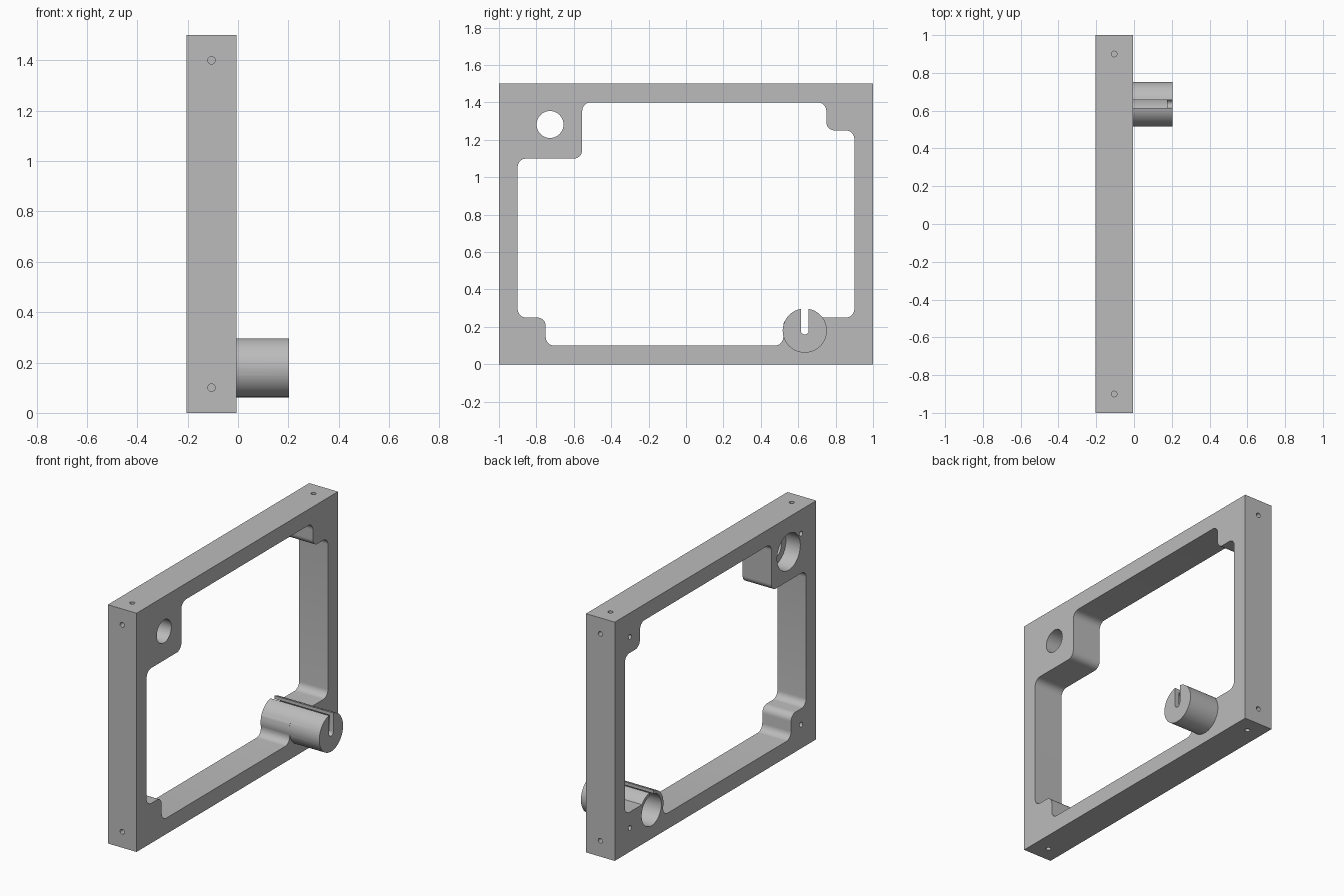
import bpy, bmesh, math
from mathutils import Vector, Matrix

cube = bpy.data.objects.get("Cube")
if cube:
    bpy.data.objects.remove(cube)

grey = bpy.data.materials.new("plain grey")
grey.use_nodes = True
grey.diffuse_color = (0.5, 0.5, 0.5, 1)
grey.node_tree.nodes["Principled BSDF"].inputs["Base Color"].default_value = (0.5, 0.5, 0.5, 1)

BACK, FACE, TIP = -0.205, -0.005, 0.203   # x of frame back, frame face, peg end
HEIGHT = 1.5
MID = (BACK + FACE) / 2
PEG = (0.635, 0.18)
SOCKET = (-0.727, 1.282)


def fillet(points, radius, steps=8):
    """Round every corner of a closed outline with right-angled corners."""
    pts = [Vector(p) for p in points]
    out = []
    for i, corner in enumerate(pts):
        a = (pts[i - 1] - corner).normalized() * radius
        b = (pts[(i + 1) % len(pts)] - corner).normalized() * radius
        for k in range(steps + 1):
            t = math.pi / 2 * k / steps
            out.append(corner + a * (1 - math.sin(t)) + b * (1 - math.cos(t)))
    return out


def prism(name, outline, x0, x1):
    """Extrude a (y, z) outline along x."""
    bm = bmesh.new()
    face = bm.faces.new([bm.verts.new((x0, p[0], p[1])) for p in outline])
    ext = bmesh.ops.extrude_face_region(bm, geom=[face])["geom"]
    moved = [v for v in ext if isinstance(v, bmesh.types.BMVert)]
    bmesh.ops.translate(bm, vec=(x1 - x0, 0, 0), verts=moved)
    bmesh.ops.recalc_face_normals(bm, faces=bm.faces)
    mesh = bpy.data.meshes.new(name)
    bm.to_mesh(mesh)
    bm.free()
    mesh.materials.append(grey)
    obj = bpy.data.objects.new(name, mesh)
    bpy.context.collection.objects.link(obj)
    return obj


def circle(centre, radius, sides=64):
    return [(centre[0] + radius * math.cos(math.tau * i / sides),
             centre[1] + radius * math.sin(math.tau * i / sides)) for i in range(sides)]


def drill(name, centre, direction, depth, radius=0.015):
    """Blind screw hole cutter, starting at a surface point."""
    obj = prism(name, circle((0, 0), radius, 16), -0.02, depth)
    turn = Vector((1, 0, 0)).rotation_difference(Vector(direction)).to_matrix().to_4x4()
    obj.data.transform(Matrix.Translation(centre) @ turn)
    return obj


def combine(target, tool, operation="DIFFERENCE"):
    tool.hide_render = True
    mod = target.modifiers.new(tool.name, "BOOLEAN")
    mod.operation = operation
    mod.solver = "EXACT"
    mod.object = tool
    bpy.context.view_layer.objects.active = target
    bpy.ops.object.modifier_apply(modifier=mod.name)
    bpy.data.objects.remove(tool)


# Rectangular frame with a stepped, rounded opening
frame = prism("frame", [(-1, 0), (1, 0), (1, HEIGHT), (-1, HEIGHT)], BACK, FACE)
opening = [(-0.9, 1.1), (-0.555, 1.1), (-0.555, 1.4), (0.75, 1.4), (0.75, 1.25), (0.9, 1.25),
           (0.9, 0.25), (0.52, 0.25), (0.52, 0.1), (-0.75, 0.1), (-0.75, 0.25), (-0.9, 0.25)]
combine(frame, prism("opening", fillet(opening, 0.045), BACK - 0.1, FACE + 0.1))

# Hollow peg running through the frame, closed at its tip
combine(frame, prism("peg", circle(PEG, 0.118), BACK, TIP), "UNION")
combine(frame, prism("peg_bore", circle(PEG, 0.098), BACK - 0.1, TIP - 0.028))

# Round-bottomed slot along the whole peg
w = 0.021
arc = [(PEG[0] - w * math.cos(math.pi * i / 10), PEG[1] - w * math.sin(math.pi * i / 10))
       for i in range(11)]
slot = arc + [(PEG[0] + w, 0.4), (PEG[0] - w, 0.4)]
combine(frame, prism("peg_slot", slot, BACK - 0.1, TIP + 0.1))

# Stepped socket hole in the upper corner
combine(frame, prism("socket_hole", circle(SOCKET, 0.072), BACK - 0.1, FACE + 0.1))
combine(frame, prism("socket_recess", circle(SOCKET, 0.115), BACK - 0.1, BACK + 0.1))

# Screw holes in the ends, top, bottom and back
for s in (-1, 1):
    for z in (0.1, HEIGHT - 0.1):
        combine(frame, drill("end_hole", (MID, s, z), (0, -s, 0), 0.08))
    combine(frame, drill("top_hole", (MID, s * 0.9, HEIGHT), (0, 0, -1), 0.08))
    combine(frame, drill("bottom_hole", (MID, s * 0.9, 0), (0, 0, 1), 0.08))
    for z in (0.15, HEIGHT - 0.15):
        combine(frame, drill("back_hole", (BACK, s * 0.85, z), (1, 0, 0), 0.07))

# Smooth the rounded parts, keep the edges sharp
bpy.ops.object.select_all(action="DESELECT")
frame.select_set(True)
bpy.context.view_layer.objects.active = frame
bpy.ops.object.shade_smooth_by_angle(angle=math.radians(30))
